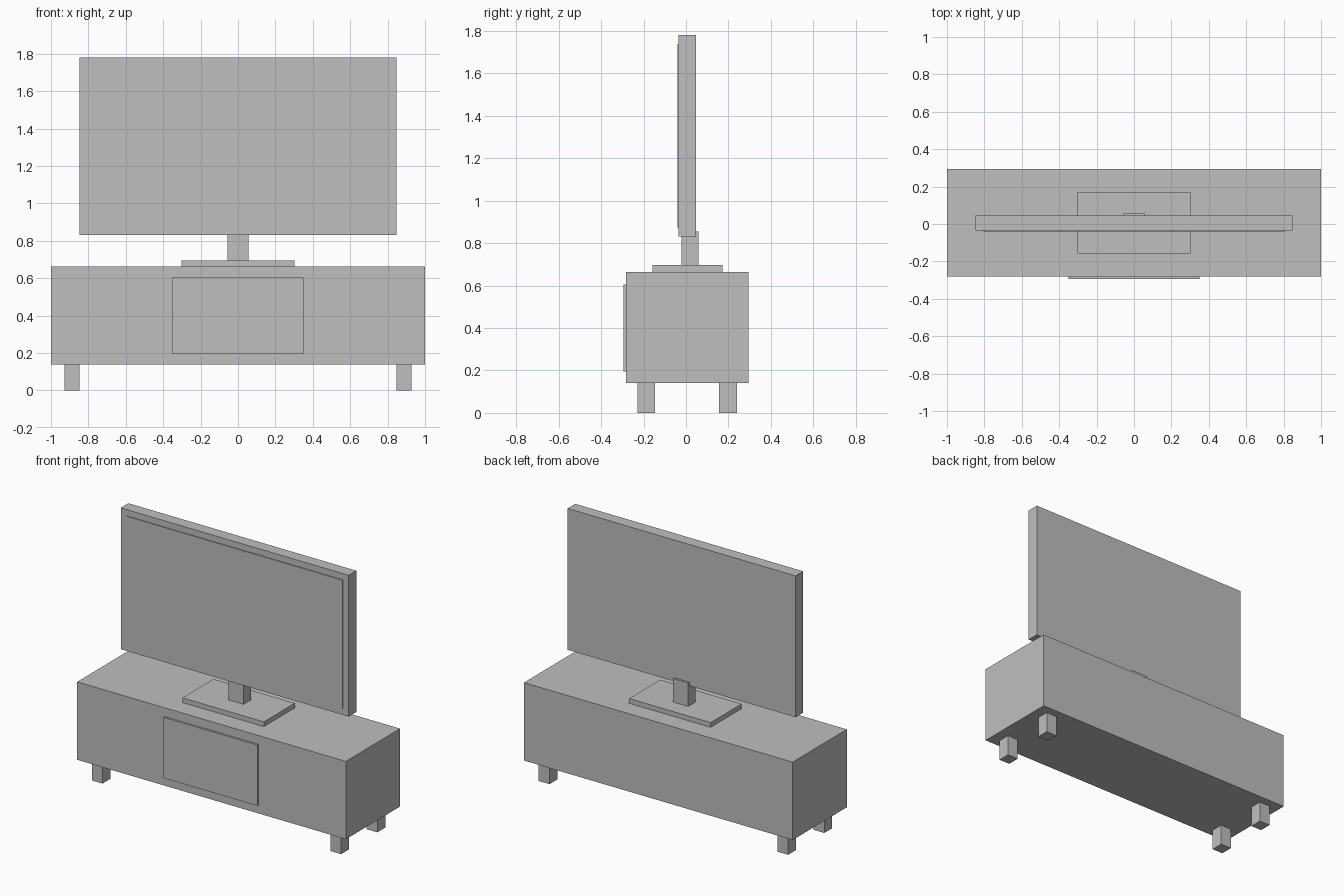
import bpy
import bmesh
from mathutils import Vector

old = bpy.data.objects.get("Cube")
if old:
    bpy.data.objects.remove(old, do_unlink=True)

# One plain grey for everything
grey = bpy.data.materials.new("plain_grey")
grey.use_nodes = True
colour = (0.52, 0.52, 0.52, 1)
grey.diffuse_color = colour
grey.node_tree.nodes["Principled BSDF"].inputs["Base Color"].default_value = colour


def box(name, x, y, z):
    """Flat-faced box from its (low, high) extents on each axis."""
    low, high = (Vector(c) for c in zip(x, y, z))
    bm = bmesh.new()
    bmesh.ops.create_cube(bm, size=1)
    bmesh.ops.scale(bm, vec=high - low, verts=bm.verts)
    mesh = bpy.data.meshes.new(name)
    bm.to_mesh(mesh)
    bm.free()
    mesh.materials.append(grey)
    obj = bpy.data.objects.new(name, mesh)
    obj.location = (low + high) / 2
    bpy.context.collection.objects.link(obj)
    return obj


def wide(half):
    return (-half, half)


# Cabinet with a raised door panel
FLOOR, TOP = 0.14, 0.664
FRONT, BACK = -0.282, 0.295
box("cabinet", wide(1.0), (FRONT, BACK), (FLOOR, TOP))
box("cabinet_door", wide(0.35), (-0.295, FRONT), (0.196, 0.605))

# Four square legs
for side, x in (("left", 0.888), ("right", -0.888)):
    for end, y in (("front", -0.187), ("back", 0.198)):
        box(f"{end}_{side}_leg", (x - 0.04, x + 0.04),
            (y - 0.042, y + 0.042), (0, FLOOR))

# Television stand
BASE_TOP = 0.696
box("stand_base", wide(0.303), (-0.158, 0.171), (TOP, BASE_TOP))
box("stand_neck", wide(0.057), (-0.022, 0.059), (BASE_TOP, 0.854))

# Television body and its thin screen plate
TV_FRONT = -0.035
box("television_body", wide(0.848), (TV_FRONT, 0.046), (0.83, 1.781))
box("television_screen", wide(0.805), (TV_FRONT - 0.006, TV_FRONT), (0.873, 1.739))
